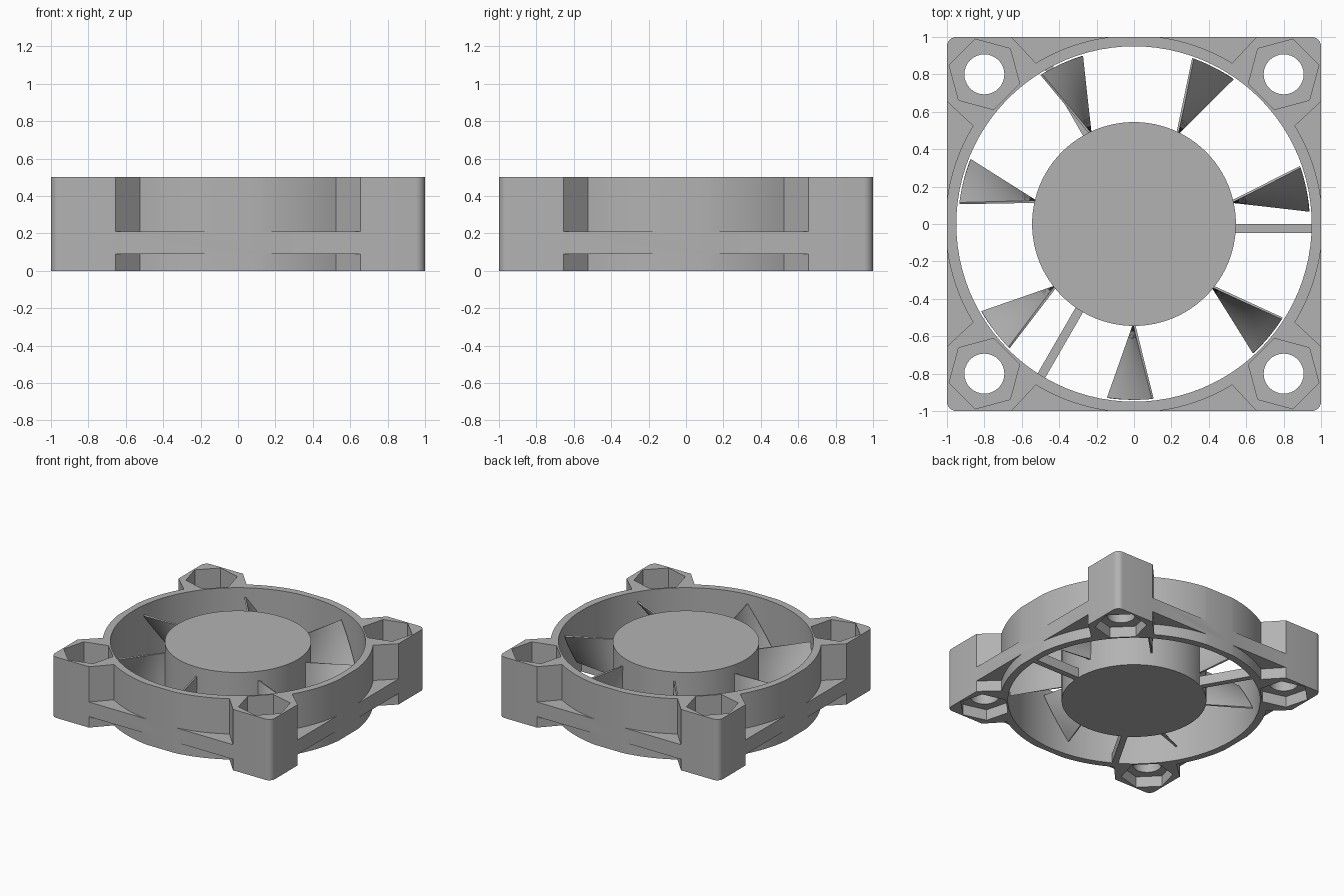
import bpy, bmesh
from math import sin, cos, pi, radians, asin, sqrt

if "Cube" in bpy.data.objects:
    bpy.data.objects.remove(bpy.data.objects["Cube"])

HEIGHT = 0.5
BORE = 0.95
RING = 1.008
HUB = 0.545
BAND = (0.09, 0.21)      # flange between the corner blocks

grey = bpy.data.materials.new("matte grey")
grey.use_nodes = True
grey.diffuse_color = (0.45, 0.45, 0.45, 1)
grey.node_tree.nodes["Principled BSDF"].inputs["Base Color"].default_value = grey.diffuse_color


def make(name, bm):
    bmesh.ops.recalc_face_normals(bm, faces=bm.faces)
    mesh = bpy.data.meshes.new(name)
    bm.to_mesh(mesh)
    bm.free()
    obj = bpy.data.objects.new(name, mesh)
    bpy.context.collection.objects.link(obj)
    mesh.materials.append(grey)
    return obj


def prism(name, outline, low, high):
    bm = bmesh.new()
    face = bm.faces.new([bm.verts.new((x, y, low)) for x, y in outline])
    top = bmesh.ops.extrude_face_region(bm, geom=[face])["geom"]
    moved = [v for v in top if isinstance(v, bmesh.types.BMVert)]
    bmesh.ops.translate(bm, verts=moved, vec=(0, 0, high - low))
    return make(name, bm)


def arc(cx, cy, r, start, end, steps):
    turn = [start + (end - start) * i / steps for i in range(steps + 1)]
    return [(cx + r * cos(t), cy + r * sin(t)) for t in turn]


def circle(cx, cy, r, steps, start=0.0):
    return arc(cx, cy, r, start, start + 2 * pi, steps)[:-1]


def rotated(points, a):
    return [(x * cos(a) - y * sin(a), x * sin(a) + y * cos(a)) for x, y in points]


def activate(obj):
    bpy.ops.object.select_all(action='DESELECT')
    obj.select_set(True)
    bpy.context.view_layer.objects.active = obj


def cut(target, cutter):
    cutter.hide_render = True
    mod = target.modifiers.new("cut", 'BOOLEAN')
    mod.operation = 'DIFFERENCE'
    mod.solver = 'EXACT'
    mod.object = cutter
    activate(target)
    bpy.ops.object.modifier_apply(modifier=mod.name)
    bpy.data.objects.remove(cutter)


def smooth(obj):
    activate(obj)
    bpy.ops.object.shade_smooth_by_angle(angle=radians(30))


# Frame: rounded square block with the round duct cut through
fillet = 0.05
outline = []
for k in range(4):
    corner = arc(1 - fillet, 1 - fillet, fillet, 0, pi / 2, 6)
    outline += rotated(corner, k * pi / 2)
frame = prism("frame", outline, 0, HEIGHT)
cut(frame, prism("duct_cutter", circle(0, 0, BORE, 96), -0.1, HEIGHT + 0.1))

# Side notches above and below the flange, leaving the ring and corner blocks
half = asin(0.525 / RING)
notch = [(-0.755, -1.1), (-0.655, -1.0)]
notch += arc(0, 0, RING, -pi / 2 - half, -pi / 2 + half, 32)
notch += [(0.655, -1.0), (0.755, -1.1)]
for k in range(4):
    side = rotated(notch, k * pi / 2)
    cut(frame, prism("notch_cutter", side, -0.1, BAND[0]))
    cut(frame, prism("notch_cutter", side, BAND[1], HEIGHT + 0.1))

# Hexagonal pockets and screw holes in each corner
for k in range(4):
    a = k * pi / 2
    cx, cy = rotated([(0.8, 0.8)], a)[0]
    hexagon = circle(cx, cy, 0.195, 6, a + radians(15))
    cut(frame, prism("pocket_cutter", hexagon, -0.1, BAND[0]))
    cut(frame, prism("pocket_cutter", hexagon, BAND[1], HEIGHT + 0.1))
    cut(frame, prism("hole_cutter", circle(cx, cy, 0.107, 32), 0, 0.3))
smooth(frame)

# Central hub
hub = prism("hub", circle(0, 0, HUB, 96), 0, HEIGHT)
smooth(hub)

# Struts holding the hub
strut = [(HUB - 0.02, -0.047), (BORE + 0.005, -0.047), (BORE + 0.005, 0), (HUB - 0.02, 0)]
for k in range(3):
    prism(f"strut_{k + 1}", rotated(strut, k * 2 * pi / 3), 0, 0.08)

# Twisted blades: upright at the hub, fanned out at the rim
ROWS, COLS = 8, 8
for k in range(7):
    base = -pi / 2 + k * 2 * pi / 7
    bm = bmesh.new()
    grid = []
    for i in range(ROWS + 1):
        f = i / ROWS
        row = []
        for j in range(COLS + 1):
            g = j / COLS
            r = HUB - 0.01 + f * (0.94 - HUB + 0.01)
            # sideways lean grows evenly with the distance from the hub
            lean = f * (-0.14 + 0.24 * g)
            z = 0.11 + 0.315 * g
            along = sqrt(r * r - lean * lean)
            x, y = rotated([(along, lean)], base)[0]
            row.append(bm.verts.new((x, y, z)))
        grid.append(row)
    for i in range(ROWS):
        for j in range(COLS):
            bm.faces.new((grid[i][j], grid[i + 1][j], grid[i + 1][j + 1], grid[i][j + 1]))
    blade = make(f"blade_{k + 1}", bm)
    shell = blade.modifiers.new("thickness", 'SOLIDIFY')
    shell.thickness = 0.012
    shell.offset = 0
    activate(blade)
    bpy.ops.object.modifier_apply(modifier=shell.name)
    smooth(blade)
